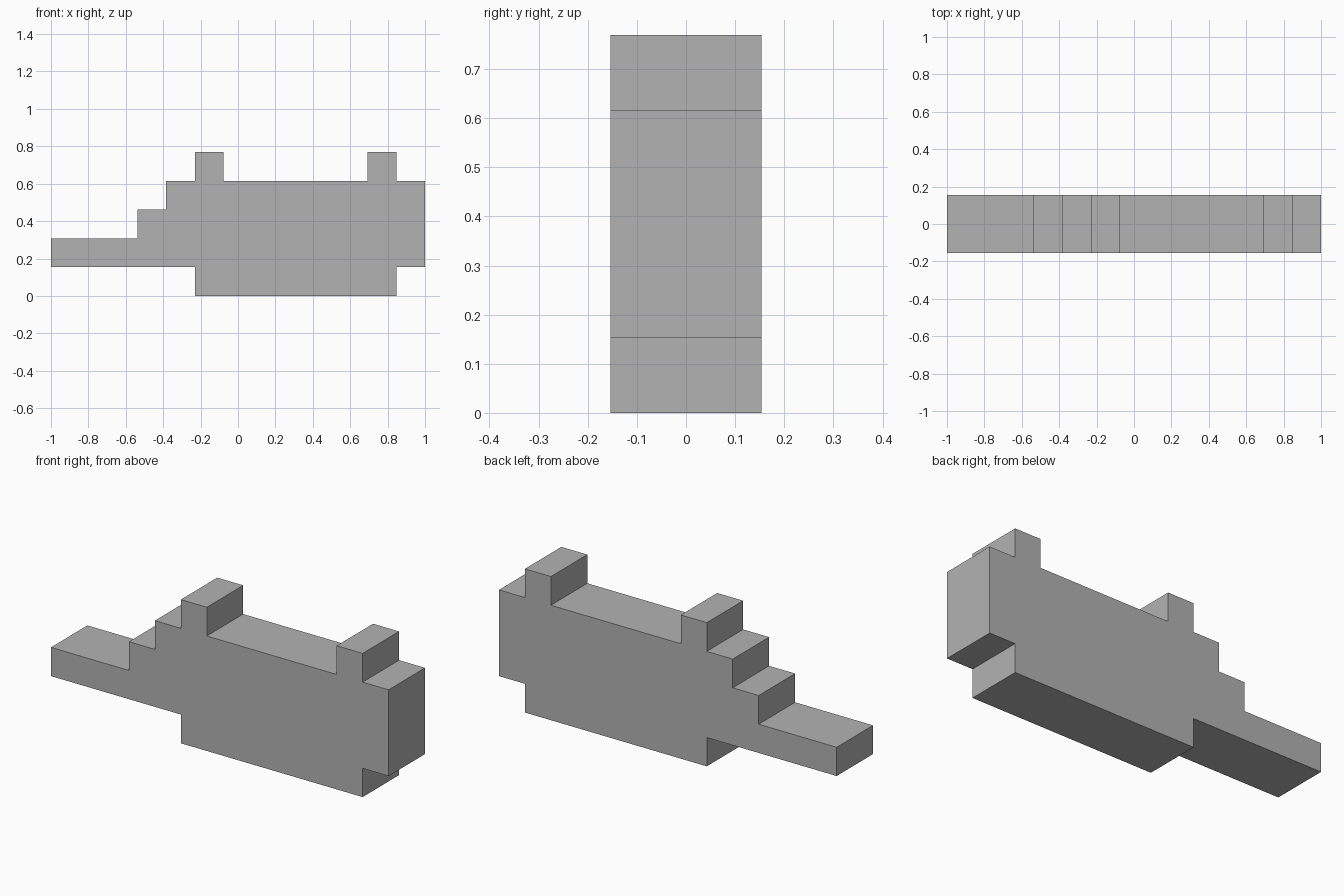
import bpy
import bmesh

cube = bpy.data.objects.get("Cube")
if cube:
    bpy.data.objects.remove(cube, do_unlink=True)

UNIT = 2 / 13      # one block of the stepped outline
DEPTH = 2 * UNIT

# Plain grey material
grey = bpy.data.materials.new("plain grey")
grey.use_nodes = True
colour = (0.45, 0.45, 0.45, 1)
grey.diffuse_color = colour
grey.node_tree.nodes["Principled BSDF"].inputs["Base Color"].default_value = colour

# Stepped outline in block units, counter-clockwise from the underside
outline = [
    (5, 0), (12, 0), (12, 1), (13, 1), (13, 4),      # base and rear end
    (12, 4), (12, 5), (11, 5), (11, 4),              # rear post
    (6, 4), (6, 5), (5, 5), (5, 4),                  # front post
    (4, 4), (4, 3), (3, 3), (3, 2), (0, 2),          # steps down
    (0, 1), (5, 1),                                  # long bar
]


def extrude_outline(name, points, depth, material):
    """Solid made by pushing an x-z outline along y."""
    bm = bmesh.new()
    verts = [bm.verts.new((x * UNIT - 1, -depth / 2, z * UNIT)) for x, z in points]
    face = bm.faces.new(verts)
    result = bmesh.ops.extrude_face_region(bm, geom=[face], use_keep_orig=True)
    moved = [v for v in result["geom"] if isinstance(v, bmesh.types.BMVert)]
    bmesh.ops.translate(bm, verts=moved, vec=(0, depth, 0))
    bmesh.ops.recalc_face_normals(bm, faces=bm.faces)
    mesh = bpy.data.meshes.new(name)
    bm.to_mesh(mesh)
    bm.free()
    mesh.materials.append(material)
    obj = bpy.data.objects.new(name, mesh)
    bpy.context.collection.objects.link(obj)
    return obj


extrude_outline("stepped_body", outline, DEPTH, grey)
